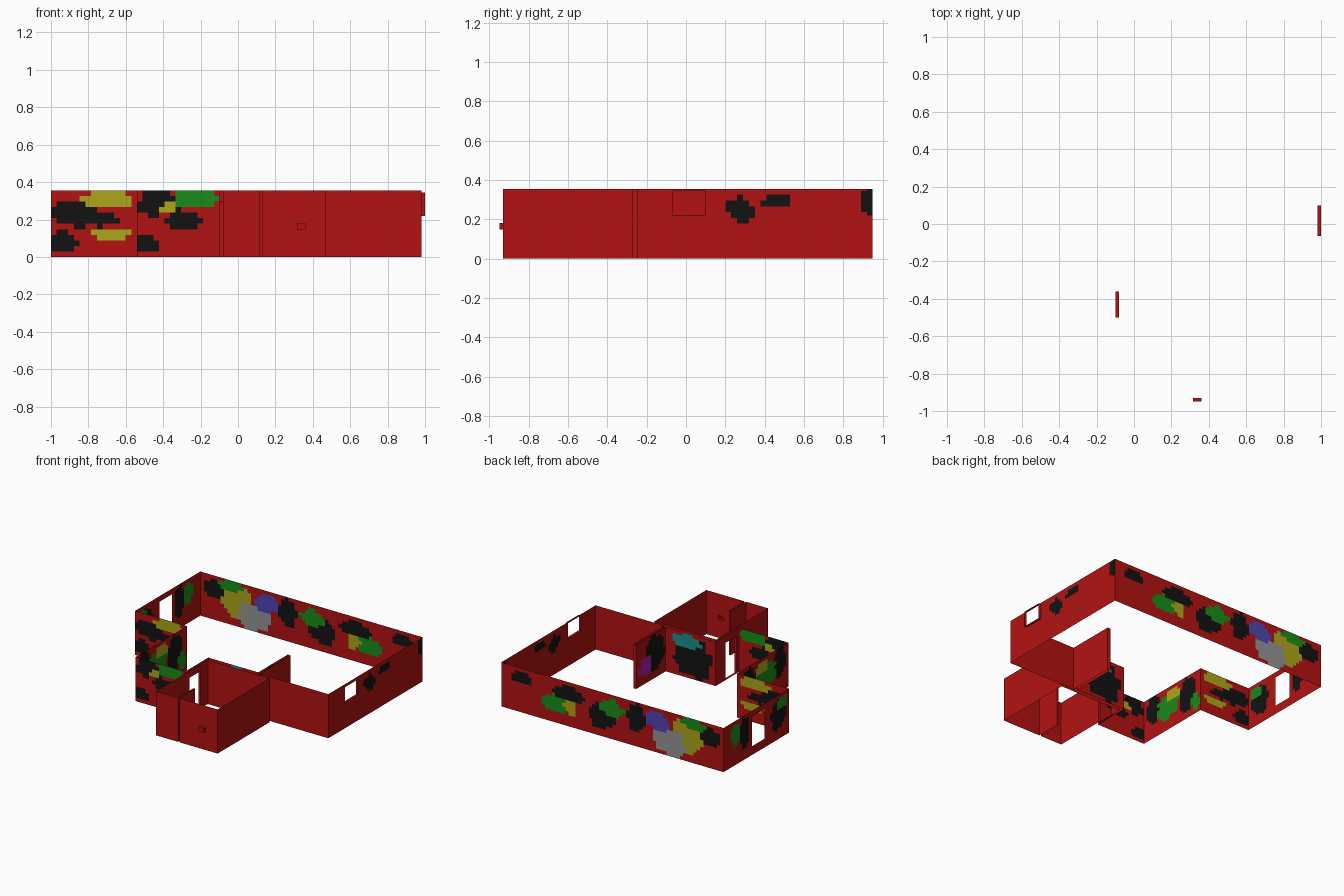
import bpy
import math

if "Cube" in bpy.data.objects:
    bpy.data.objects.remove(bpy.data.objects["Cube"])

H = 0.355      # wall height
CELL = 0.03    # paint grid size

PALETTE = {
    "red": (0.45, 0.006, 0.006), "black": (0.006, 0.006, 0.006),
    "green": (0.01, 0.26, 0.01), "yellow": (0.42, 0.38, 0.01),
    "blue": (0.08, 0.06, 0.45), "cyan": (0.01, 0.28, 0.28),
    "grey": (0.3, 0.3, 0.3), "magenta": (0.4, 0.01, 0.4),
}
NAMES = list(PALETTE)
MATS = []
for n, c in PALETTE.items():
    m = bpy.data.materials.new(n)
    m.diffuse_color = (*c, 1)
    m.use_nodes = True
    m.node_tree.nodes["Principled BSDF"].inputs["Base Color"].default_value = m.diffuse_color
    MATS.append(m)


def cuts(lo, hi, extra):
    n = max(1, round((hi - lo) / CELL))
    vals = {round(lo + (hi - lo) * i / n, 4) for i in range(n + 1)} | set(extra)
    return sorted(vals)


def make(name, verts, faces, mats=None):
    me = bpy.data.meshes.new(name)
    me.from_pydata(verts, [], faces)
    for m in MATS:
        me.materials.append(m)
    for i, p in enumerate(me.polygons):
        p.material_index = mats[i] if mats else 0
    ob = bpy.data.objects.new(name, me)
    bpy.context.collection.objects.link(ob)
    return ob


def wall(name, a, b, holes=(), blobs=(), z0=0.0, z1=H):
    """Straight wall sheet; holes are (s0, s1, z0, z1) in x or y along the wall,
    blobs are (colour, s, z, radius_s, radius_z), later ones on top."""
    ax = 0 if abs(b[0] - a[0]) > abs(b[1] - a[1]) else 1
    lo, hi = sorted((a[ax], b[ax]))
    ss = cuts(lo, hi, [v for h in holes for v in h[:2]])
    zs = cuts(z0, z1, [v for h in holes for v in h[2:]])
    verts = [((s, a[1], z) if ax == 0 else (a[0], s, z)) for s in ss for z in zs]
    faces, mats, nz = [], [], len(zs)
    for i in range(len(ss) - 1):
        for j in range(nz - 1):
            s, z = (ss[i] + ss[i + 1]) / 2, (zs[j] + zs[j + 1]) / 2
            if any(h[0] < s < h[1] and h[2] < z < h[3] for h in holes):
                continue
            k = 0
            for col, bs, bz, rs, rz in blobs:
                wob = 1 + 0.2 * math.sin(31 * s + 47 * z)
                if ((s - bs) / rs) ** 2 + ((z - bz) / rz) ** 2 < wob:
                    k = NAMES.index(col)
            faces.append((i * nz + j, (i + 1) * nz + j,
                          (i + 1) * nz + j + 1, i * nz + j + 1))
            mats.append(k)
    return make(name, verts, faces, mats)


def reveal(name, axis, d0, d1, s0, s1, z0, z1, closed=False):
    """Open tunnel lining an opening, optionally closed at its far end."""
    ring = [(s0, z0), (s1, z0), (s1, z1), (s0, z1)]
    verts = [((d, s, z) if axis == 0 else (s, d, z)) for d in (d0, d1) for s, z in ring]
    faces = [(i, (i + 1) % 4, 4 + (i + 1) % 4, 4 + i) for i in range(4)]
    if closed:
        faces.append((4, 5, 6, 7))
    return make(name, verts, faces)


# Main room, outer walls
wall("main_back_wall", (-1, 0.95), (0.98, 0.95), blobs=[
    ("black", -0.88, 0.24, 0.1, 0.08), ("yellow", -0.68, 0.2, 0.14, 0.13),
    ("green", -0.73, 0.31, 0.1, 0.05), ("grey", -0.52, 0.11, 0.15, 0.11),
    ("blue", -0.4, 0.25, 0.12, 0.07), ("black", -0.22, 0.22, 0.08, 0.12),
    ("black", 0.08, 0.16, 0.12, 0.1), ("green", 0.0, 0.24, 0.11, 0.07),
    ("black", 0.38, 0.25, 0.13, 0.07), ("green", 0.5, 0.15, 0.12, 0.07),
    ("yellow", 0.36, 0.16, 0.06, 0.06), ("black", 0.8, 0.28, 0.1, 0.05)])
WIN = (-0.065, 0.10, 0.22, 0.345)
wall("main_right_wall", (0.98, -0.25), (0.98, 0.95), holes=[WIN], blobs=[
    ("black", 0.28, 0.25, 0.07, 0.07), ("black", 0.47, 0.29, 0.08, 0.035),
    ("black", 0.93, 0.29, 0.04, 0.06)])
wall("main_front_right_wall", (0.37, -0.25), (0.98, -0.25))

# Projecting partition between main room and alcove
wall("partition_right_face", (0.37, -0.25), (0.37, 0.14))
wall("partition_end", (0.345, 0.14), (0.37, 0.14))
wall("partition_left_face", (0.345, -0.235), (0.345, 0.14), blobs=[
    ("black", -0.1, 0.2, 0.12, 0.14), ("magenta", 0.02, 0.14, 0.08, 0.08)])
wall("alcove_front_wall", (-0.1, -0.235), (0.345, -0.235), blobs=[
    ("black", 0.1, 0.17, 0.17, 0.16), ("cyan", 0.17, 0.29, 0.13, 0.05)])

# Doorway wall and the stepped left side
DOOR = (-0.50, -0.36, 0.0, 0.30)
wall("doorway_wall", (-0.1, -0.53), (-0.1, -0.235), holes=[DOOR])
wall("step_front_wall", (-0.54, -0.53), (-0.1, -0.53), blobs=[
    ("black", -0.42, 0.29, 0.12, 0.07), ("green", -0.22, 0.31, 0.12, 0.06),
    ("yellow", -0.36, 0.25, 0.06, 0.03), ("black", -0.3, 0.2, 0.1, 0.05),
    ("black", -0.49, 0.07, 0.06, 0.06)])
wall("step_side_wall", (-0.54, -0.53), (-0.54, 0.12), blobs=[
    ("black", -0.42, 0.24, 0.08, 0.12), ("green", -0.25, 0.2, 0.13, 0.1),
    ("yellow", -0.2, 0.28, 0.08, 0.05), ("black", -0.03, 0.2, 0.09, 0.14),
    ("green", 0.06, 0.1, 0.05, 0.08)])
wall("left_front_wall", (-1, 0.12), (-0.54, 0.12), blobs=[
    ("black", -0.88, 0.23, 0.12, 0.07), ("yellow", -0.69, 0.31, 0.13, 0.05),
    ("black", -0.73, 0.2, 0.08, 0.04), ("yellow", -0.68, 0.12, 0.1, 0.04),
    ("black", -0.93, 0.08, 0.07, 0.06)])
wall("main_left_wall", (-1, 0.12), (-1, 0.95), holes=[(0.43, 0.59, 0.07, 0.31)], blobs=[
    ("black", 0.25, 0.2, 0.1, 0.13), ("green", 0.2, 0.28, 0.06, 0.06),
    ("black", 0.68, 0.22, 0.07, 0.13), ("green", 0.8, 0.24, 0.06, 0.09)])

# Small room, its front wall folding in around a thin screen
NICHE = (0.315, 0.36, 0.147, 0.18)
wall("small_left_wall", (-0.08, -0.93), (-0.08, -0.27), holes=[DOOR])
wall("small_back_wall", (-0.08, -0.27), (0.47, -0.27))
wall("small_right_wall", (0.47, -0.93), (0.47, -0.27))
wall("small_front_left_wall", (-0.08, -0.93), (0.115, -0.93))
wall("small_front_right_wall", (0.13, -0.93), (0.47, -0.93), holes=[NICHE])
for side, x in (("left", 0.115), ("right", 0.13)):
    wall(f"screen_{side}_face", (x, -0.93), (x, -0.73))
wall("screen_end", (0.115, -0.73), (0.13, -0.73))

# Linings of the openings
reveal("window_reveal", 0, 0.98, 1.0, *WIN)
reveal("door_reveal", 0, -0.1, -0.08, *DOOR)
reveal("wall_niche", 1, -0.93, -0.95, *NICHE, closed=True)
